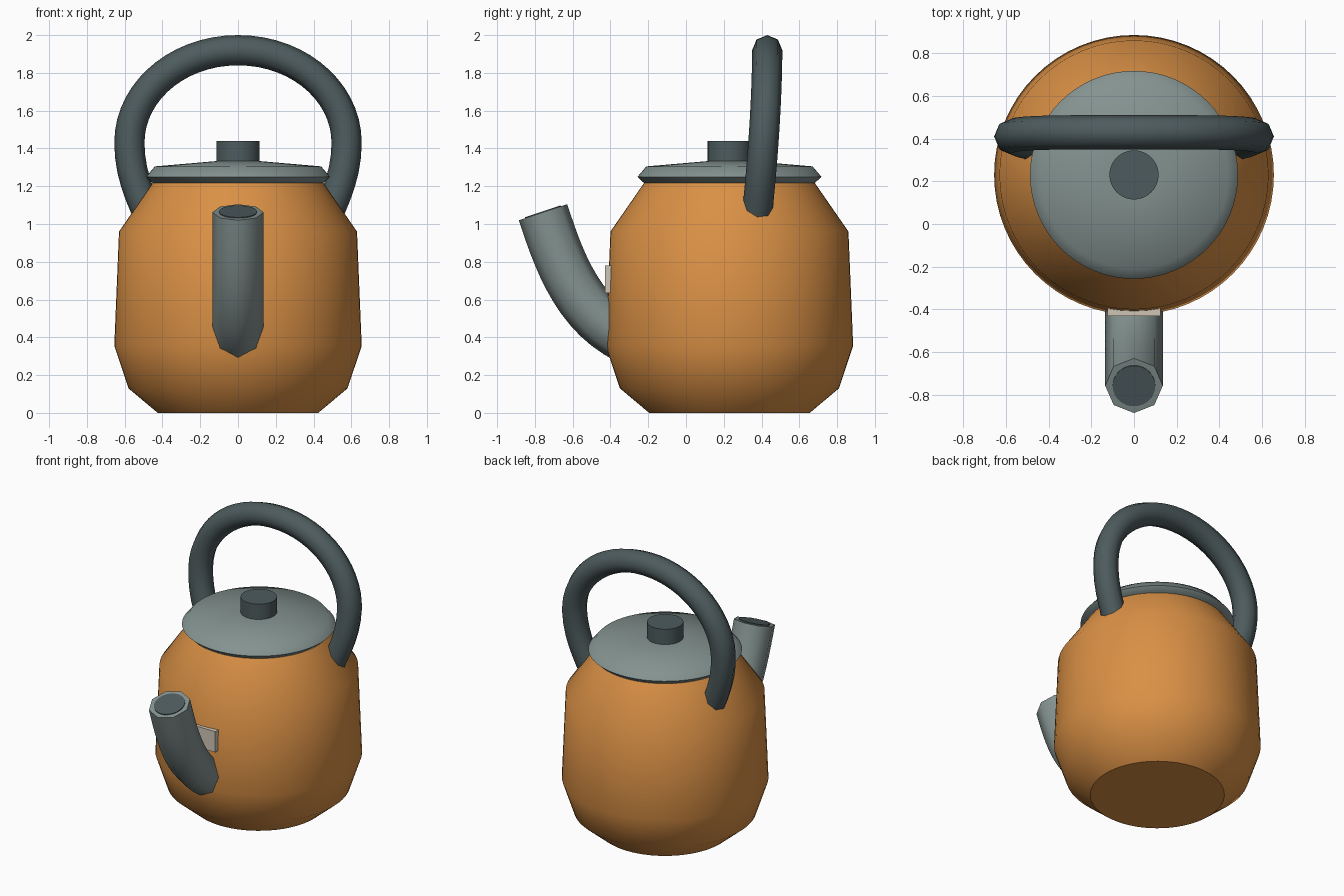
import bpy, bmesh, math
from mathutils import Vector
from mathutils.geometry import interpolate_bezier

if "Cube" in bpy.data.objects:
    bpy.data.objects.remove(bpy.data.objects["Cube"])

CY = 0.23  # y of the kettle's axis


def material(name, color):
    m = bpy.data.materials.new(name)
    m.diffuse_color = (*color, 1)
    m.use_nodes = True
    m.node_tree.nodes["Principled BSDF"].inputs["Base Color"].default_value = m.diffuse_color
    return m


ORANGE = material("orange", (0.70, 0.28, 0.06))
DARK = material("dark_slate", (0.075, 0.105, 0.11))
GREY = material("slate", (0.23, 0.29, 0.28))
CREAM = material("cream", (0.62, 0.56, 0.46))


def finish(name, bm, mat, angle):
    bmesh.ops.recalc_face_normals(bm, faces=bm.faces)
    me = bpy.data.meshes.new(name)
    bm.to_mesh(me)
    bm.free()
    ob = bpy.data.objects.new(name, me)
    bpy.context.collection.objects.link(ob)
    me.materials.append(mat)
    bpy.ops.object.select_all(action='DESELECT')
    ob.select_set(True)
    bpy.context.view_layer.objects.active = ob
    bpy.ops.object.shade_smooth_by_angle(angle=math.radians(angle))
    return ob


def skin(name, rings, mat, angle):
    """Bridge rings of points and cap both ends."""
    bm = bmesh.new()
    rings = [[bm.verts.new(p) for p in ring] for ring in rings]
    for a, b in zip(rings, rings[1:]):
        for i in range(len(a)):
            j = (i + 1) % len(a)
            bm.faces.new((a[i], a[j], b[j], b[i]))
    bm.faces.new(rings[0])
    bm.faces.new(rings[-1])
    return finish(name, bm, mat, angle)


def ring(center, u, v, r, n):
    return [center + r * (math.cos(t) * u + math.sin(t) * v)
            for t in (2 * math.pi * i / n for i in range(n))]


def lathe(name, profile, mat, n=64, angle=36):
    X, Y = Vector((1, 0, 0)), Vector((0, 1, 0))
    return skin(name, [ring(Vector((0, CY, z)), X, Y, r, n) for r, z in profile], mat, angle)


def tube(name, path, side, r, mat, n=8):
    rings = []
    for i, p in enumerate(path):
        t = (path[min(i + 1, len(path) - 1)] - path[max(i - 1, 0)]).normalized()
        u = (side - side.dot(t) * t).normalized()
        rings.append(ring(p, u, t.cross(u), r, n))
    return skin(name, rings, mat, 50)


# Body, lid and knob
lathe("body", [(0.425, 0), (0.58, 0.13), (0.655, 0.355), (0.63, 0.96), (0.45, 1.22)], ORANGE)
lathe("lid", [(0.45, 1.215), (0.487, 1.25), (0.44, 1.305), (0.115, 1.333)], GREY, angle=60)
lathe("knob", [(0.115, 1.32), (0.115, 1.44)], DARK, n=48)

# Handle: half path, mirrored, leaning slightly back as it rises
half = [Vector((x, 0, z)) for x, z in (
    (0.44, 0.97), (0.505, 1.12), (0.575, 1.25), (0.575, 1.43),
    (0.575, 1.70), (0.32, 1.92), (0, 1.92))]
right = interpolate_bezier(*half[:4], 8)[:-1] + interpolate_bezier(*half[3:], 16)
path = right + [Vector((-p.x, 0, p.z)) for p in reversed(right[:-1])]
for p in path:
    p.y = 0.43 - 0.055 * (max(0, 1.92 - p.z) / 0.88) ** 1.7
tube("handle", path, Vector((0, 1, 0)), 0.08, DARK)

# Spout with its dark opening
spout = [Vector((0, y, z)) for y, z in (
    (-0.30, 0.39), (-0.58, 0.52), (-0.68, 0.83), (-0.757, 1.062))]
tube("spout", interpolate_bezier(*spout, 14), Vector((1, 0, 0)), 0.135, GREY)
axis = (spout[3] - spout[2]).normalized()
tube("spout_opening", [spout[3] - axis * 0.05, spout[3] + axis * 0.005],
     Vector((1, 0, 0)), 0.1, DARK, n=32)

# Small plate behind the spout
bm = bmesh.new()
bmesh.ops.create_cube(bm, size=1)
bmesh.ops.scale(bm, vec=(0.25, 0.06, 0.145), verts=bm.verts)
bmesh.ops.translate(bm, vec=(0, -0.40, 0.708), verts=bm.verts)
finish("front_plate", bm, CREAM, 30)
